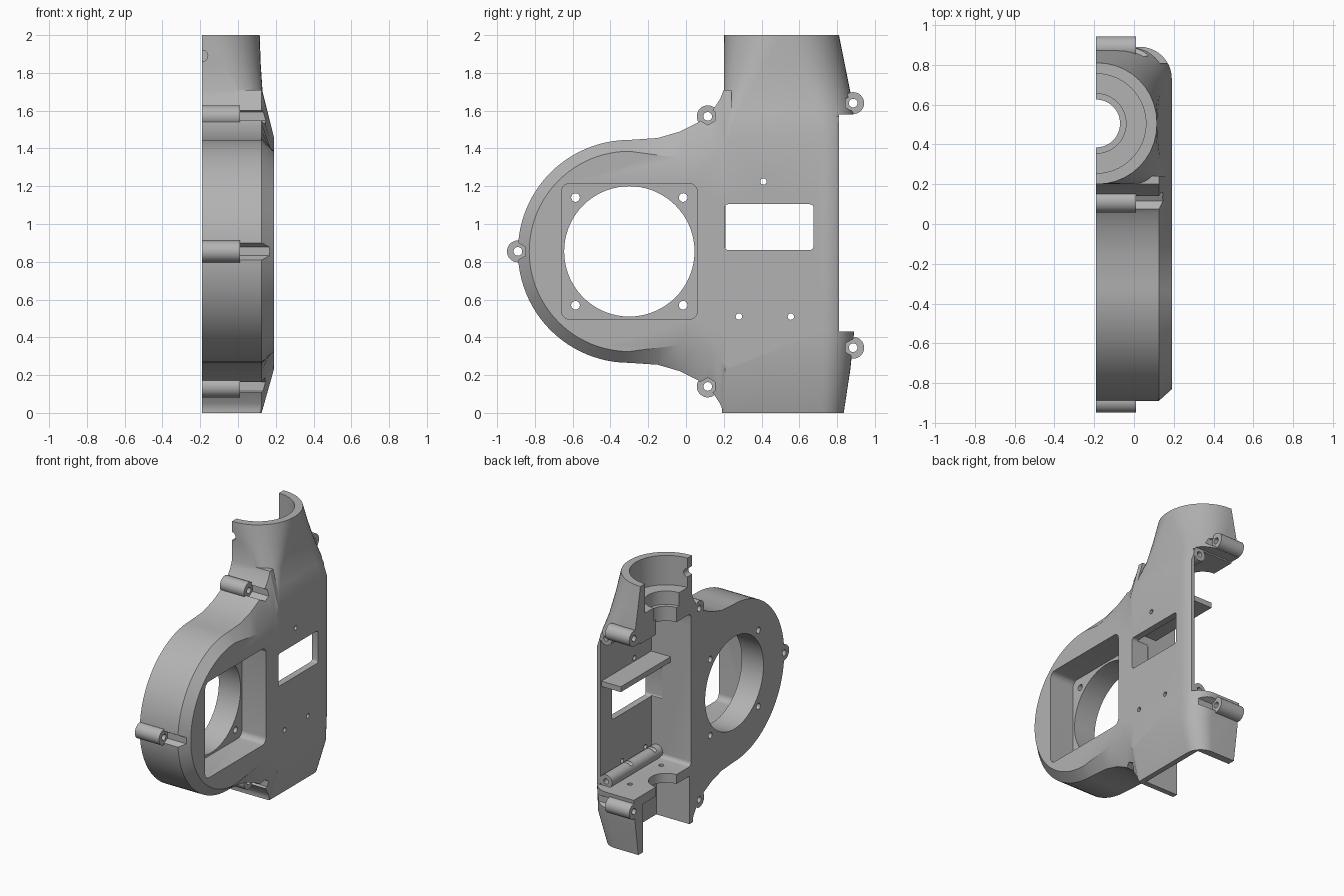
import bpy, bmesh
from math import sin, cos, pi, radians
from mathutils import Matrix, Vector

cube = bpy.data.objects.get("Cube")
if cube:
    bpy.data.objects.remove(cube)

BACK = -0.19            # open parting plane
OUT = 0.19              # outer flat face
CY, CZ = -0.30, 0.855   # fan opening centre
AXIS_Y = 0.505          # vertical bore axis

grey = bpy.data.materials.new("housing grey")
grey.use_nodes = True
colour = (0.45, 0.45, 0.45, 1)
grey.diffuse_color = colour
grey.node_tree.nodes["Principled BSDF"].inputs["Base Color"].default_value = colour


def finish(bm, name):
    bmesh.ops.recalc_face_normals(bm, faces=bm.faces)
    mesh = bpy.data.meshes.new(name)
    bm.to_mesh(mesh)
    bm.free()
    mesh.materials.append(grey)
    obj = bpy.data.objects.new(name, mesh)
    bpy.context.collection.objects.link(obj)
    return obj


def loft(name, loops):
    """Skin closed loops of equal length and cap both ends."""
    bm = bmesh.new()
    rings = [[bm.verts.new(p) for p in loop] for loop in loops]
    for a, b in zip(rings, rings[1:]):
        for i in range(len(a)):
            j = (i + 1) % len(a)
            bm.faces.new((a[i], a[j], b[j], b[i]))
    bm.faces.new(rings[0])
    bm.faces.new(rings[-1])
    return finish(bm, name)


def box(name, x, y, z, radius=0):
    """Block, with its edges along x rounded by radius."""
    bm = bmesh.new()
    bmesh.ops.create_cube(bm, size=1)
    for v in bm.verts:
        v.co = [lo + (c + 0.5) * (hi - lo) for c, (lo, hi) in zip(v.co, (x, y, z))]
    if radius:
        edges = [e for e in bm.edges if abs(e.verts[0].co.x - e.verts[1].co.x) > 1e-5]
        bmesh.ops.bevel(bm, geom=edges, offset=radius, segments=5, profile=0.5, affect='EDGES')
    return finish(bm, name)


def rod(name, start, end, radius, sides=32):
    bm = bmesh.new()
    a, b = Vector(start), Vector(end)
    turn = (b - a).to_track_quat('Z', 'Y').to_matrix().to_4x4()
    bmesh.ops.create_cone(bm, cap_ends=True, segments=sides, radius1=radius, radius2=radius,
                          depth=(b - a).length, matrix=Matrix.Translation((a + b) / 2) @ turn)
    return finish(bm, name)


def rod_x(name, x, y, z, radius, sides=32):
    return rod(name, (x[0], y, z), (x[1], y, z), radius, sides)


def apply(target, tool, operation):
    mod = target.modifiers.new(operation, 'BOOLEAN')
    mod.operation, mod.solver, mod.object = operation, 'EXACT', tool
    bpy.context.view_layer.objects.active = target
    bpy.ops.object.modifier_apply(modifier=mod.name)
    bpy.data.objects.remove(tool)


def cut(tool):
    apply(housing, tool, 'DIFFERENCE')


def add(tool):
    apply(housing, tool, 'UNION')


# Tall body: rounded sections rising into a half-round neck
def section(z, x, front, back, rf, rb, n=10):
    pts = [(BACK, front, z)]
    for i in range(n + 1):
        t = -pi / 2 + pi / 2 * i / n
        pts.append((x - rf + rf * cos(t), front + rf + rf * sin(t), z))
    for i in range(n + 1):
        t = pi / 2 * i / n
        pts.append((x - rb + rb * cos(t), back - rb + rb * sin(t), z))
    return pts + [(BACK, back, z)]


housing = loft("housing_half", [
    section(0, 0.125, 0.19, 0.835, 0.02, 0.12),
    section(0.23, OUT, 0.2, 0.87, 0.02, 0.15),
    section(0.43, OUT, 0.2, 0.89, 0.02, 0.16),
    section(1.46, OUT, 0.2, 0.89, 0.02, 0.16),
    section(1.58, 0.16, 0.2, 0.888, 0.06, 0.18),
    section(1.70, 0.13, 0.2, 0.87, 0.13, 0.21),
    section(1.85, 0.12, 0.2, 0.84, 0.22, 0.26),
    section(2.0, 0.115, 0.2, 0.81, 0.3, 0.3)])


# Round fan shell, chamfered on the outside and blended into the body
def shell_loop(x, radius, shoulder):
    arc = [(CY + radius * cos(t), CZ + radius * sin(t))
           for t in (pi / 2 + pi / 2 * i / 24 for i in range(25))]
    top = shoulder[::-1] + arc
    bottom = [(y, 2 * CZ - z) for y, z in top[-2::-1]]
    return [(x, y, z) for y, z in top + bottom]


outer = [(-0.15, 1.455), (-0.03, 1.49), (0.06, 1.535), (0.14, 1.60), (0.18, 1.66),
         (0.2, 1.71), (0.24, 1.71)]
inner = [(-0.15, 1.365), (-0.03, 1.35), (0.06, 1.355), (0.14, 1.385), (0.18, 1.42),
         (0.2, 1.46), (0.24, 1.46)]
add(loft("fan_shell", [shell_loop(BACK, 0.59, outer), shell_loop(0.125, 0.59, outer),
                       shell_loop(OUT, 0.53, inner)]))

# Rear opening, main cavity and open-bottomed lower cavity
cut(box("rear_notch", (-0.3, 0.3), (0.81, 1.1), (0.43, 1.58)))
cut(box("main_cavity", (-0.3, 0.14), (0.21, 1.0), (0.43, 1.57), 0.03))
cut(box("lower_cavity", (-0.3, 0.085), (0.23, 0.78), (-0.1, 0.36)))

# Stepped half-round bore along the neck axis
for radius, low, high in ((0.25, 1.78, 2.1), (0.15, 1.68, 1.9), (0.12, 0.2, 1.8)):
    cut(rod("bore", (BACK, AXIS_Y, low), (BACK, AXIS_Y, high), radius, 64))
cut(rod("neck_side_hole", (BACK, 0.1, 1.89), (BACK, 0.4, 1.89), 0.03))

# Internal shelf and screw posts
add(box("shelf", (-0.02, 0.15), (0.2, 0.8), (1.16, 1.2)))
for z in (0.465, 1.535):
    add(rod("screw_post", (0.095, 0.205, z), (0.095, 0.81, z), 0.05))
    cut(rod("screw_post_hole", (0.095, 0.65, z), (0.095, 0.9, z), 0.02, 20))

# Fan pocket, round opening and mounting holes
cut(box("fan_pocket", (-0.01, 0.3), (CY - 0.36, CY + 0.36), (CZ - 0.36, CZ + 0.36), 0.045))
cut(rod_x("fan_opening", (-0.3, 0.3), CY, CZ, 0.345, 72))
for sy in (-1, 1):
    for sz in (-1, 1):
        cut(rod_x("fan_hole", (-0.3, 0.3), CY + sy * 0.285, CZ + sz * 0.285, 0.023, 20))

# Window and small holes in the side plate and floor
cut(box("window", (0.05, 0.3), (0.205, 0.675), (0.862, 1.105), 0.02))
for y, z in ((0.41, 1.225), (0.28, 0.51), (0.555, 0.51)):
    cut(rod_x("plate_hole", (0, 0.3), y, z, 0.017, 16))
for y in (0.32, 0.69):
    cut(rod("floor_hole", (-0.02, y, 0.3), (-0.02, y, 0.5), 0.018, 16))

# Clamp bosses with through holes and hexagonal nut channels
for y, z in ((-0.89, CZ), (0.115, 1.57), (0.115, 0.14), (0.885, 1.64), (0.885, 0.345)):
    add(rod_x("clamp_boss", (BACK, 0.01), y, z, 0.058))
    cut(rod_x("nut_channel", (0.01, 0.4), y, z, 0.046, 6))
    cut(rod_x("clamp_hole", (-0.3, 0.1), y, z, 0.023, 20))

# Smooth the curves and keep the machined edges sharp
bpy.ops.object.select_all(action='DESELECT')
housing.select_set(True)
bpy.context.view_layer.objects.active = housing
bpy.ops.object.shade_smooth_by_angle(angle=radians(25))
